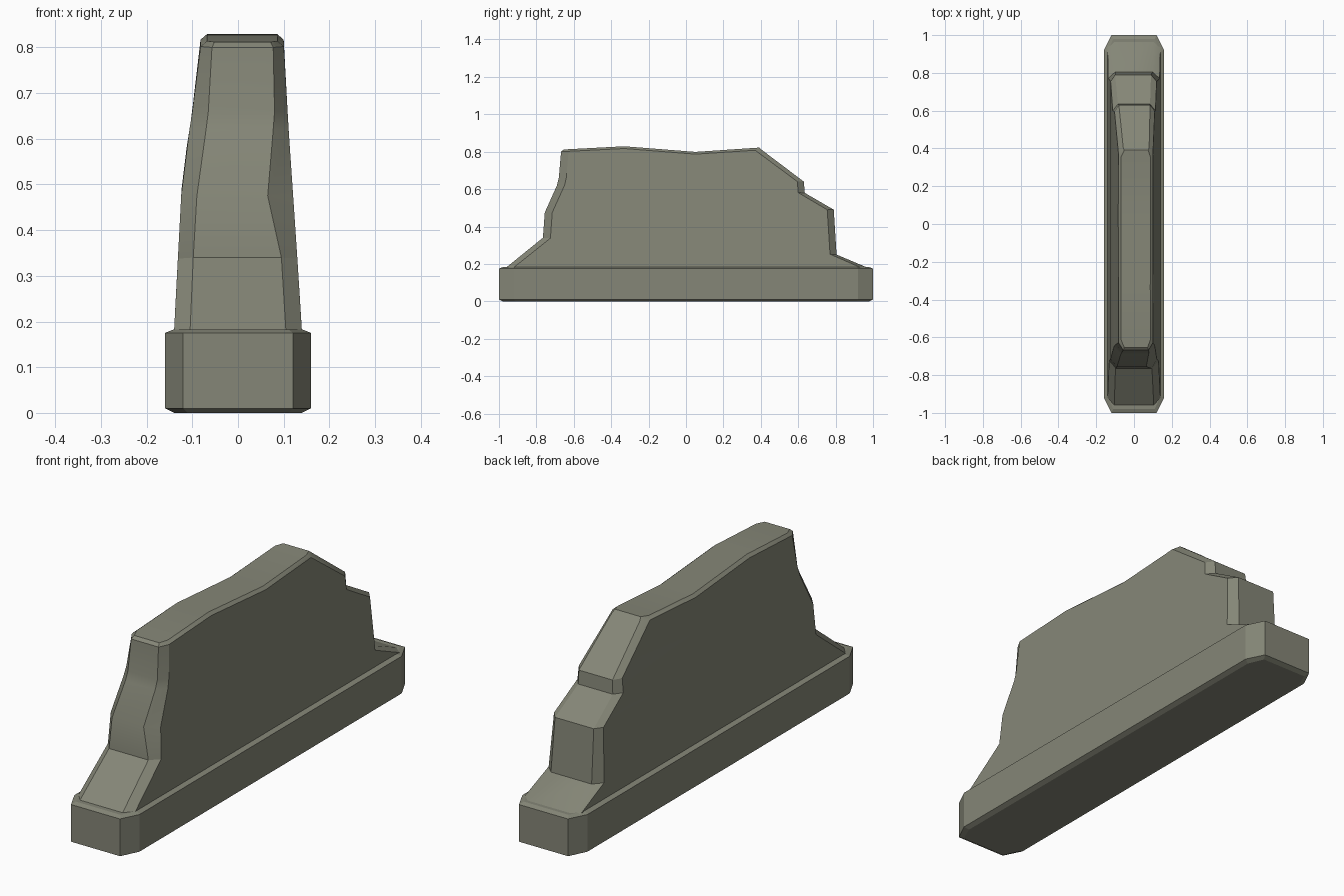
import bpy, bmesh

if "Cube" in bpy.data.objects:
    bpy.data.objects.remove(bpy.data.objects["Cube"])

stone = bpy.data.materials.new("grey green stone")
stone.diffuse_color = (0.235, 0.24, 0.185, 1)
stone.use_nodes = True
stone.node_tree.nodes["Principled BSDF"].inputs["Base Color"].default_value = stone.diffuse_color


def make(name, rings, cap):
    """Loft a list of equal rings; cap(lists of verts) returns the top faces."""
    bm = bmesh.new()
    vs = [[bm.verts.new(p) for p in r] for r in rings]
    n = len(vs[0])
    for a, b in zip(vs, vs[1:]):
        for i in range(n):
            j = (i + 1) % n
            bm.faces.new((a[i], a[j], b[j], b[i]))
    bm.faces.new(vs[0][::-1])
    for f in cap(vs[-1]):
        bm.faces.new(f)
    bmesh.ops.recalc_face_normals(bm, faces=bm.faces)
    me = bpy.data.meshes.new(name)
    bm.to_mesh(me)
    bm.free()
    ob = bpy.data.objects.new(name, me)
    bpy.context.collection.objects.link(ob)
    me.materials.append(stone)
    return ob


def interp(t, table):
    for (a, va), (b, vb) in zip(table, table[1:]):
        if t <= b:
            return va + (vb - va) * max(0, (t - a) / (b - a))
    return table[-1][1]


# Plinth: long block with clipped corners and small bevels
def plinth_ring(d, z):
    x, y, cx, cy = 0.16 - d, 1 - d, 0.12 - d * 0.5, 0.92 - d * 0.5
    return [(-cx, -y, z), (cx, -y, z), (x, -cy, z), (x, cy, z),
            (cx, y, z), (-cx, y, z), (-x, cy, z), (-x, -cy, z)]


make("plinth", [plinth_ring(0.02, 0), plinth_ring(0, 0.01),
                plinth_ring(0, 0.175), plinth_ring(0.02, 0.183)], lambda v: [v])

# Wall: side outlines by height
RIGHT = [(0.18, 0.14), (0.4, 0.126), (0.6, 0.112), (0.81, 0.10)]
LEFT = [(0.18, -0.14), (0.35, -0.131), (0.52, -0.122), (0.66, -0.1), (0.8, -0.082)]
# front y, z, left x, right x / back y, z, left x, right x
LEVELS = [
    (-0.965, 0.178, -0.105, 0.105, 0.975, 0.178, -0.105, 0.105),
    (-0.765, 0.34, -0.098, 0.095, 0.805, 0.25, -0.10, 0.10),
    (-0.755, 0.475, -0.09, 0.065, 0.79, 0.49, -0.10, 0.09),
    (-0.69, 0.62, -0.07, 0.077, 0.635, 0.58, -0.085, 0.085),
    (-0.68, 0.66, -0.065, 0.08, 0.63, 0.64, -0.08, 0.085),
    (-0.668, 0.80, -0.057, 0.077, 0.405, 0.81, -0.057, 0.08),
]


def wall_ring(level, top=False, d=0, up=0):
    fy, fz, fl, fr, by, bz, bl, br = level
    fy, by = fy + d, by - d

    def side(table, s):
        pts = []
        for y in (fy + 0.04, -0.33, 0.05, by - 0.035):
            t = (y - fy) / (by - fy)
            z = fz + (bz - fz) * t
            if top:
                z = interp(y, [(fy, fz), (-0.33, 0.817), (0.05, 0.787), (by, bz)])
            pts.append((interp(z, table) - s * d, y, z + up))
        return pts
    e = d * 0.4
    return ([(fl + e, fy, fz + up), (fr - e, fy, fz + up)] + side(RIGHT, 1)
            + [(br - e, by, bz + up), (bl + e, by, bz + up)] + side(LEFT, -1)[::-1])


def wall_cap(v):
    return [(v[0], v[1], v[2], v[11]), (v[11], v[2], v[3], v[10]),
            (v[10], v[3], v[4], v[9]), (v[9], v[4], v[5], v[8]),
            (v[8], v[5], v[6], v[7])]


rings = [wall_ring(l) for l in LEVELS[:-1]]
rings += [wall_ring(LEVELS[-1], True), wall_ring(LEVELS[-1], True, 0.014, 0.012)]
wall = make("broken_wall", rings, wall_cap)

# Smooth the gentle side surfaces, keep real edges sharp
bpy.ops.object.select_all(action='DESELECT')
wall.select_set(True)
bpy.context.view_layer.objects.active = wall
bpy.ops.object.shade_smooth_by_angle(angle=0.4)
